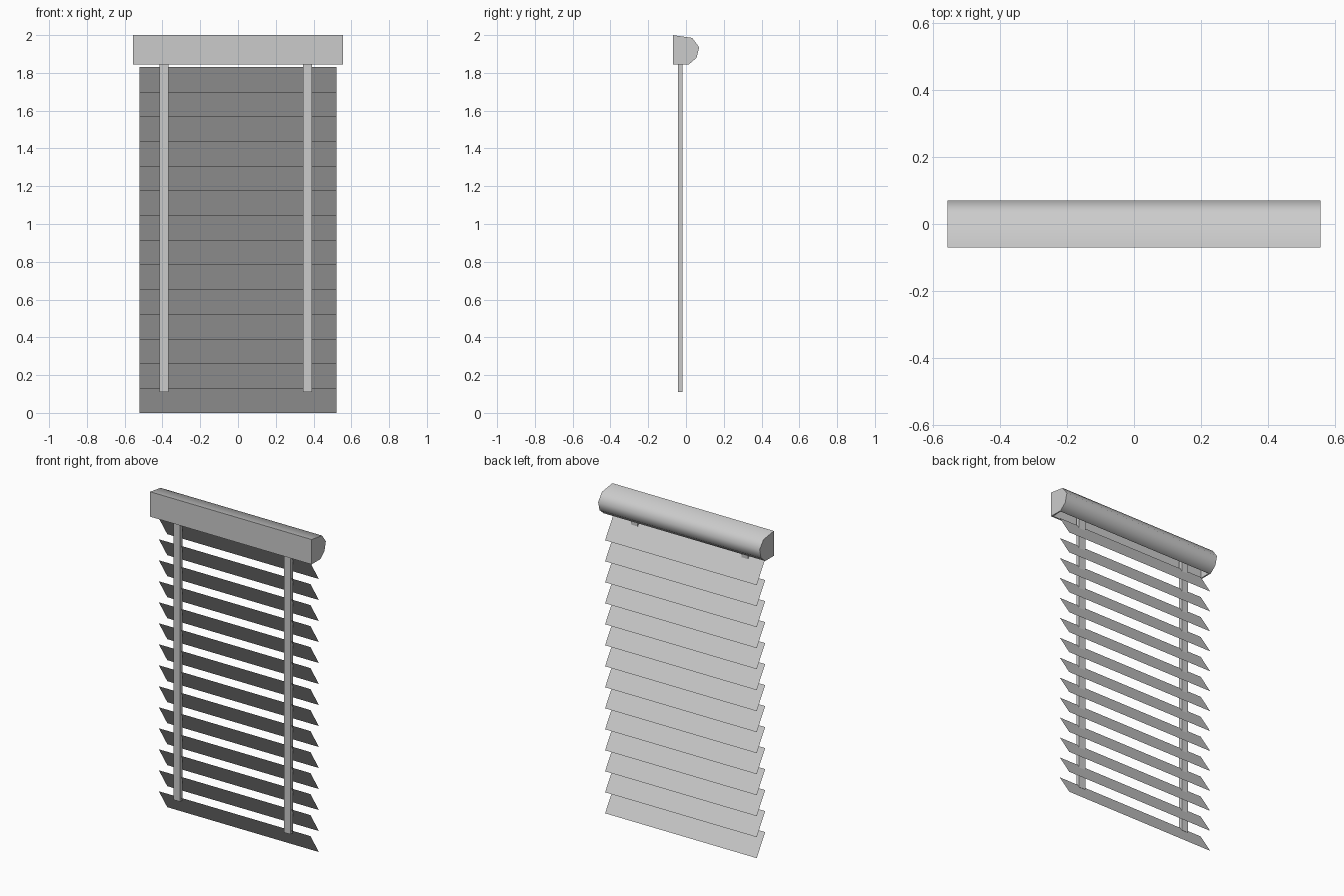
import bpy, bmesh, math
from mathutils import Vector

cube = bpy.data.objects.get("Cube")
if cube:
    bpy.data.objects.remove(cube, do_unlink=True)

# Single matte grey
grey = bpy.data.materials.new("light grey")
grey.use_nodes = True
colour = (0.6, 0.6, 0.6, 1)
grey.diffuse_color = colour
grey.node_tree.nodes["Principled BSDF"].inputs["Base Color"].default_value = colour


def make_object(name, bm):
    mesh = bpy.data.meshes.new(name)
    bm.to_mesh(mesh)
    bm.free()
    mesh.materials.append(grey)
    obj = bpy.data.objects.new(name, mesh)
    bpy.context.collection.objects.link(obj)
    return obj


# Headrail: side profile (y, z) extruded across the width
HALF_RAIL = 0.556
profile = [(-0.07, 2.0), (-0.07, 1.845), (0.015, 1.845),
           (0.056, 1.88), (0.07, 1.935), (0.033, 1.985)]
bm = bmesh.new()
end = bm.faces.new([bm.verts.new((-HALF_RAIL, y, z)) for y, z in profile])
ext = bmesh.ops.extrude_face_region(bm, geom=[end], use_keep_orig=True)
moved = [v for v in ext["geom"] if isinstance(v, bmesh.types.BMVert)]
bmesh.ops.translate(bm, verts=moved, vec=(2 * HALF_RAIL, 0, 0))
bmesh.ops.recalc_face_normals(bm, faces=bm.faces[:])

# Open channel in the underside
bottom = min(bm.faces, key=lambda f: f.normal.z)
bmesh.ops.inset_region(bm, faces=[bottom], thickness=0.012)
channel = bmesh.ops.extrude_discrete_faces(bm, faces=[bottom])["faces"][0]
bmesh.ops.translate(bm, verts=channel.verts[:], vec=(0, 0, 0.1))
headrail = make_object("headrail", bm)
bpy.ops.object.select_all(action='DESELECT')
headrail.select_set(True)
bpy.context.view_layer.objects.active = headrail
bpy.ops.object.shade_smooth_by_angle(angle=math.radians(60))

# Ladder tapes hanging in front of the slats
for name, x in (("right_tape", -0.392), ("left_tape", 0.368)):
    bm = bmesh.new()
    bmesh.ops.create_cube(bm, size=1)
    bmesh.ops.scale(bm, vec=(0.046, 0.024, 1.82), verts=bm.verts[:])
    bmesh.ops.translate(bm, vec=(x, -0.03, 1.02), verts=bm.verts[:])
    make_object(name, bm)

# Tilted thin slats, high edge at the front
COUNT = 14
PITCH = 1.83 / COUNT
HALF_SLAT = 0.522
FRONT, BACK = -0.033, 0.05
for i in range(COUNT):
    low, high = i * PITCH, (i + 1) * PITCH
    bm = bmesh.new()
    corners = [(-HALF_SLAT, FRONT, high), (HALF_SLAT, FRONT, high),
               (HALF_SLAT, BACK, low), (-HALF_SLAT, BACK, low)]
    face = bm.faces.new([bm.verts.new(c) for c in corners])
    face.normal_update()
    if face.normal.z < 0:
        face.normal_flip()
    make_object(f"slat_{i + 1}", bm)
